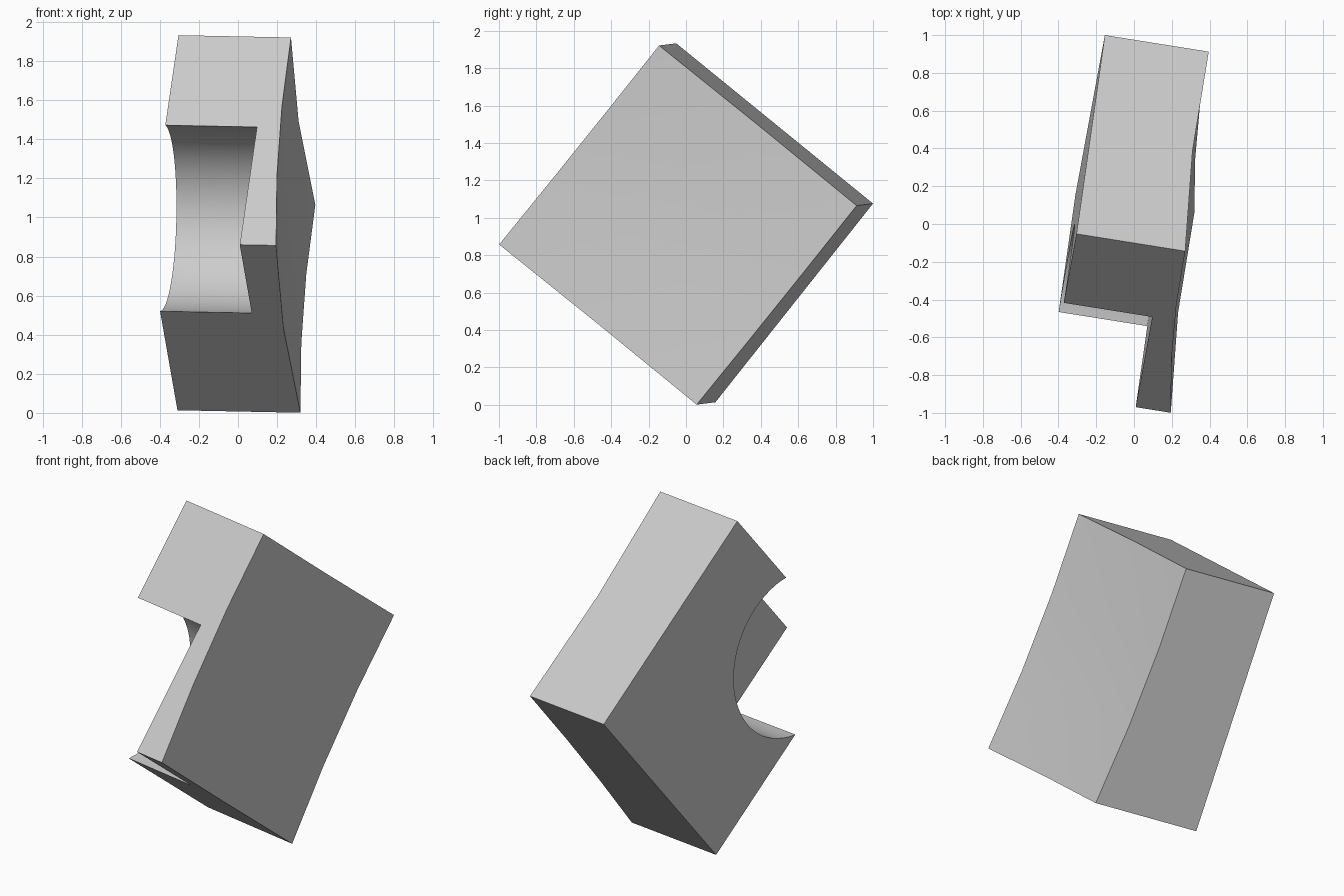
import bpy, bmesh, math
from mathutils import Matrix, Vector

if "Cube" in bpy.data.objects:
    bpy.data.objects.remove(bpy.data.objects["Cube"])

SIDE = 1.365          # square face side
CUT_DEPTH = 0.475     # depth of the round bite

grey = bpy.data.materials.new("light grey")
grey.use_nodes = True
colour = (0.6, 0.6, 0.6, 1)
grey.diffuse_color = colour
grey.node_tree.nodes["Principled BSDF"].inputs["Base Color"].default_value = colour

# Tilted frame: origin at the missing front corner, z through the thickness
corner = Vector((-0.46, -0.895, 0.87))
up_edge = Vector((0.155, 0.84, 1.065)).normalized()
down_edge = Vector((0.15, 1.05, -0.855)).normalized()
normal = down_edge.cross(up_edge).normalized()
up_edge = normal.cross(down_edge)
frame = Matrix((down_edge, up_edge, normal)).transposed().to_4x4()
frame.translation = corner


def make_object(name, bm):
    bmesh.ops.recalc_face_normals(bm, faces=bm.faces)
    bm.transform(frame)
    mesh = bpy.data.meshes.new(name)
    bm.to_mesh(mesh)
    bm.free()
    mesh.materials.append(grey)
    obj = bpy.data.objects.new(name, mesh)
    bpy.context.collection.objects.link(obj)
    return obj


# Block: shallow dished, slightly sloping face extruded back to a flat one
bm = bmesh.new()
bmesh.ops.create_grid(bm, x_segments=2, y_segments=3, size=0.5)
for vert in bm.verts:
    v, u = vert.co.x + 0.5, vert.co.y + 0.5
    dish = 0.095 * (u * (1 - u) + v * (1 - v))
    vert.co = (v * SIDE, u * SIDE, 0.663 - 0.08 * u - 0.026 * v - dish)
extruded = bmesh.ops.extrude_face_region(bm, geom=bm.faces[:], use_keep_orig=True)
for item in extruded["geom"]:
    if isinstance(item, bmesh.types.BMVert):
        item.co.z = 0
bmesh.ops.dissolve_limit(bm, angle_limit=0.001, verts=bm.verts[:], edges=bm.edges[:])
block = make_object("notched_block", bm)

# Round bite out of the front corner
bm = bmesh.new()
bmesh.ops.create_cone(bm, cap_ends=True, segments=64, radius1=0.478, radius2=0.478,
                      depth=1, matrix=Matrix.Translation((0.252, 0.368, CUT_DEPTH - 0.5)))
cutter = make_object("bite_cutter", bm)
cutter.hide_render = True

bpy.context.view_layer.objects.active = block
block.select_set(True)
cutter.select_set(False)
bite = block.modifiers.new("bite", 'BOOLEAN')
bite.operation = 'DIFFERENCE'
bite.solver = 'EXACT'
bite.object = cutter
bpy.ops.object.modifier_apply(modifier=bite.name)
bpy.data.objects.remove(cutter)
bpy.ops.object.shade_smooth_by_angle(angle=math.radians(30))
